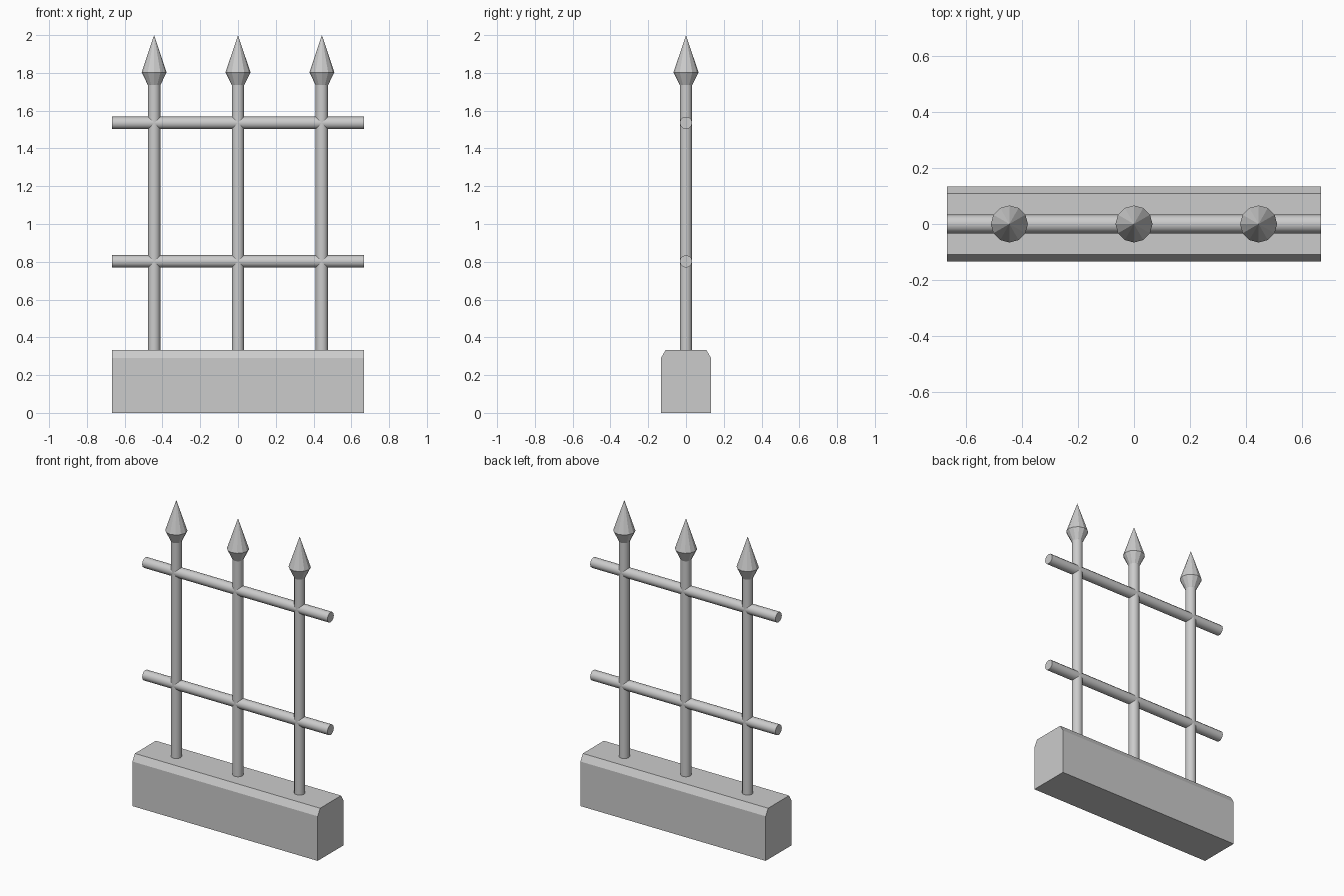
import bpy, bmesh, math
from mathutils import Matrix

if "Cube" in bpy.data.objects:
    bpy.data.objects.remove(bpy.data.objects["Cube"])


def make_object(name, bm):
    bmesh.ops.recalc_face_normals(bm, faces=bm.faces[:])
    mesh = bpy.data.meshes.new(name)
    bm.to_mesh(mesh)
    bm.free()
    obj = bpy.data.objects.new(name, mesh)
    bpy.context.collection.objects.link(obj)
    return obj


def smooth(obj):
    bpy.ops.object.select_all(action='DESELECT')
    obj.select_set(True)
    bpy.context.view_layer.objects.active = obj
    bpy.ops.object.shade_smooth_by_angle(angle=math.radians(40))


def cone(bm, r1, r2, z1, z2, sides=12, caps=True):
    bmesh.ops.create_cone(bm, cap_ends=caps, segments=sides, radius1=r1, radius2=r2,
                          depth=z2 - z1, matrix=Matrix.Translation((0, 0, (z1 + z2) / 2)))


HALF = 0.667      # half length of the section
R = 0.033         # bar radius

# Stone plinth: chamfered profile extruded along x
bm = bmesh.new()
profile = [(-0.133, 0), (0.133, 0), (0.133, 0.29), (0.108, 0.333),
           (-0.108, 0.333), (-0.133, 0.29)]
face = bm.faces.new([bm.verts.new((-HALF, y, z)) for y, z in profile])
ext = bmesh.ops.extrude_face_region(bm, geom=[face])
verts = [v for v in ext['geom'] if isinstance(v, bmesh.types.BMVert)]
bmesh.ops.translate(bm, verts=verts, vec=(2 * HALF, 0, 0))
make_object("plinth", bm)

# Upright posts with spear heads
for i, x in enumerate((-0.444, 0, 0.444), 1):
    bm = bmesh.new()
    cone(bm, R, R, 0.32, 1.735)
    post = make_object(f"post_{i}", bm)
    post.location.x = x
    smooth(post)

    bm = bmesh.new()
    cone(bm, R, 0.066, 1.735, 1.803, caps=False)
    cone(bm, 0.066, 0, 1.803, 2.0, caps=False)
    bmesh.ops.remove_doubles(bm, verts=bm.verts[:], dist=0.0001)
    make_object(f"spear_head_{i}", bm).location.x = x

# Horizontal rails
for name, z in (("lower_rail", 0.802), ("upper_rail", 1.535)):
    bm = bmesh.new()
    cone(bm, R, R, -HALF, HALF)
    bm.transform(Matrix.Rotation(math.pi / 2, 4, 'Y'))
    rail = make_object(name, bm)
    rail.location.z = z
    smooth(rail)
